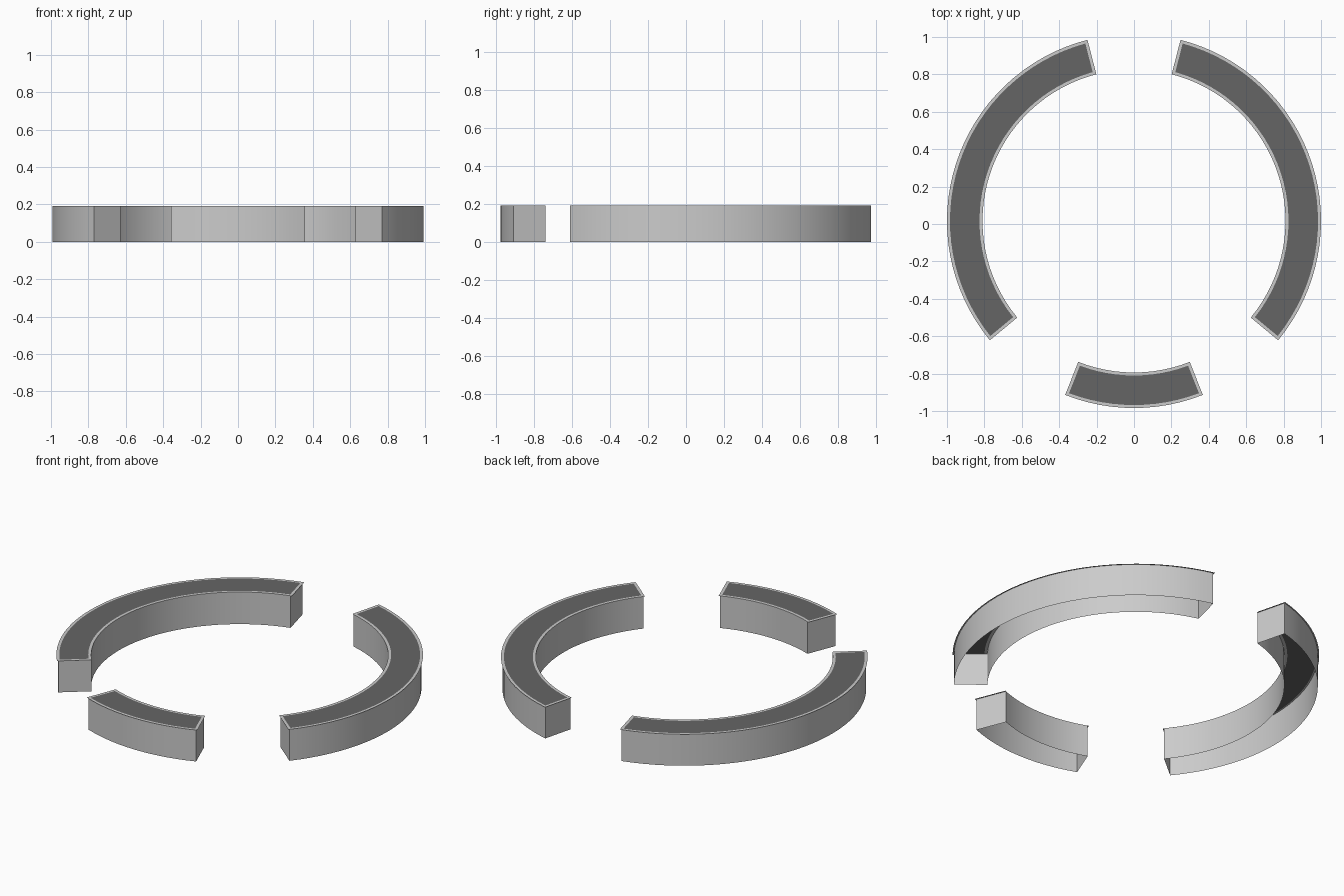
import bpy, bmesh, math

if "Cube" in bpy.data.objects:
    bpy.data.objects.remove(bpy.data.objects["Cube"])

CY = 0.016                # ring centre, so the bounds are centred
R_OUT, R_IN = 1.0, 0.81   # top rim
WALL = 0.008              # rim overhang on the outside
INSET = 0.016             # rim width
H = 0.193

dark = bpy.data.materials.new("dark_top")
dark.diffuse_color = (0.13, 0.13, 0.13, 1)
dark.use_nodes = True
dark.node_tree.nodes["Principled BSDF"].inputs["Base Color"].default_value = dark.diffuse_color


def outline(bm, a0, a1, n, d, z, r_in_extra=0.0):
    """Closed arc outline, inset by d on every side."""
    ro, ri = R_OUT - d, R_IN + d + r_in_extra
    pts = []
    for r, rev in ((ro, False), (ri, True)):
        e = math.asin(d / r)
        angs = [a0 + e + (a1 - a0 - 2 * e) * i / n for i in range(n + 1)]
        for a in (reversed(angs) if rev else angs):
            pts.append(bm.verts.new((r * math.cos(a), CY + r * math.sin(a), z)))
    return pts


def kerb(name, deg0, deg1, n):
    a0, a1 = math.radians(deg0), math.radians(deg1)
    bm = bmesh.new()
    low = outline(bm, a0, a1, n, WALL, 0, -WALL)
    high = outline(bm, a0, a1, n, WALL, H, -WALL)
    rim = outline(bm, a0, a1, n, 0, H)
    inner = outline(bm, a0, a1, n, INSET, H)
    m = len(low)
    for i in range(m):
        j = (i + 1) % m
        # open-bottomed walls and flat rim
        bm.faces.new((low[i], low[j], high[j], high[i]))
        bm.faces.new((rim[i], rim[j], inner[j], inner[i]))
    # dark top panel
    for i in range(n):
        f = bm.faces.new((inner[i], inner[i + 1], inner[m - 2 - i], inner[m - 1 - i]))
        f.material_index = 1
    me = bpy.data.meshes.new(name)
    bm.to_mesh(me)
    bm.free()
    me.materials.append(None)
    me.materials.append(dark)
    ob = bpy.data.objects.new(name, me)
    bpy.context.collection.objects.link(ob)
    bpy.context.view_layer.objects.active = ob
    ob.select_set(True)
    bpy.ops.object.shade_smooth_by_angle(angle=math.radians(30))
    ob.select_set(False)


kerb("right_arc", -39.6, 75.6, 32)
kerb("left_arc", 104.4, 219.6, 32)
kerb("front_arc", 248.4, 291.6, 12)
